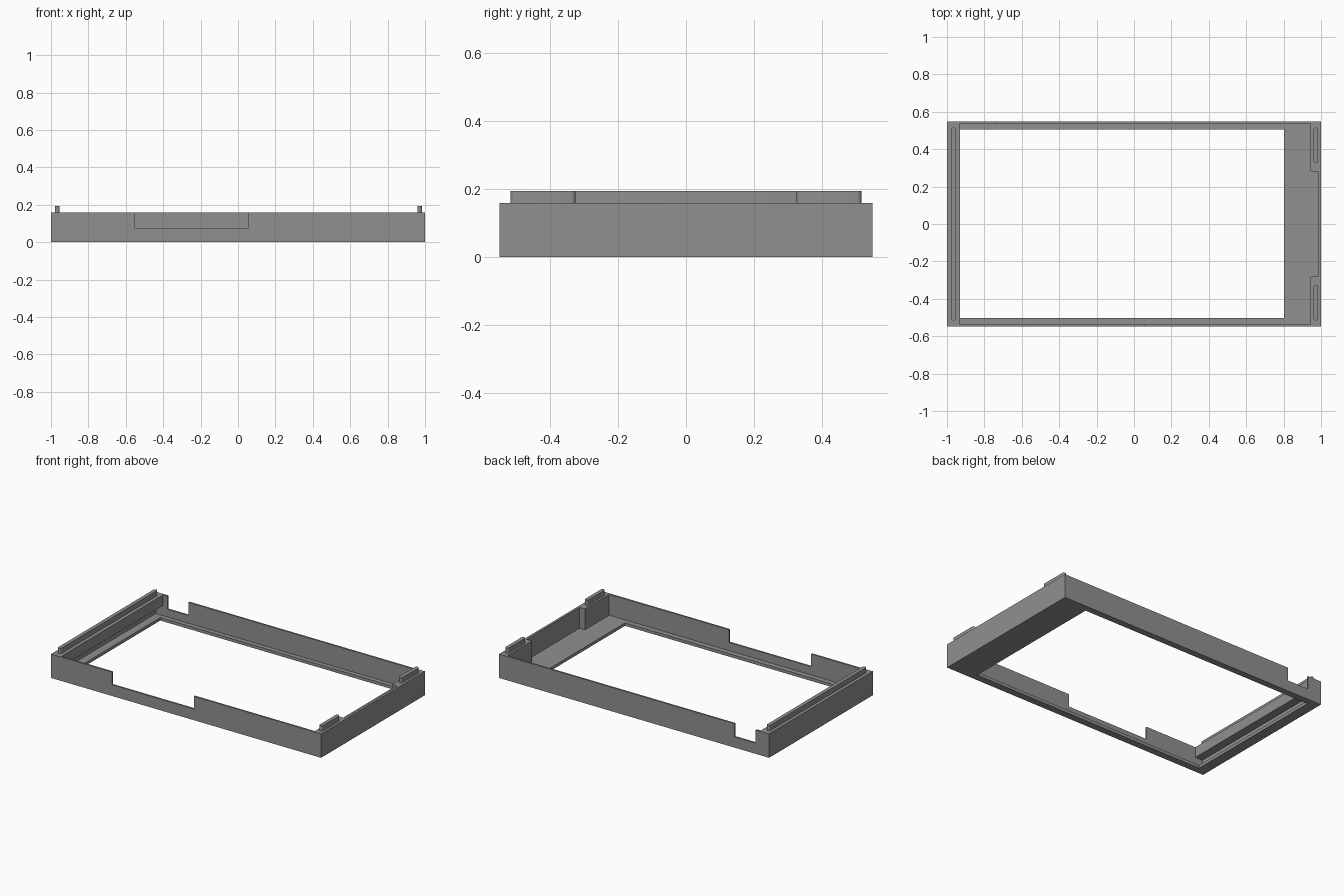
import bpy, bmesh, math

if "Cube" in bpy.data.objects:
    bpy.data.objects.remove(bpy.data.objects["Cube"])

grey = bpy.data.materials.new("plain grey")
grey.diffuse_color = (0.28, 0.28, 0.28, 1)
grey.use_nodes = True
grey.node_tree.nodes["Principled BSDF"].inputs["Base Color"].default_value = grey.diffuse_color

H = 0.16        # wall height
FLOOR = 0.02    # floor thickness
INNER = 0.537   # inner face of the long walls


def make_object(name, bm):
    bmesh.ops.recalc_face_normals(bm, faces=bm.faces)
    mesh = bpy.data.meshes.new(name)
    bm.to_mesh(mesh)
    bm.free()
    mesh.materials.append(grey)
    obj = bpy.data.objects.new(name, mesh)
    bpy.context.collection.objects.link(obj)
    return obj


def box(name, x, y, z):
    bm = bmesh.new()
    bmesh.ops.create_cube(bm, size=1)
    for v in bm.verts:
        for i, (a, b) in enumerate((x, y, z)):
            v.co[i] = a if v.co[i] < 0 else b
    return make_object(name, bm)


def cut(target, x, y, z):
    cutter = box("cutter", x, y, z)
    mod = target.modifiers.new("cut", 'BOOLEAN')
    mod.operation = 'DIFFERENCE'
    mod.solver = 'EXACT'
    mod.object = cutter
    bpy.context.view_layer.objects.active = target
    bpy.ops.object.modifier_apply(modifier=mod.name)
    bpy.data.objects.remove(cutter)


def ridge(name, x, y0, y1, radius=0.0125, steps=8):
    # Upright locating strip with rounded ends
    bm = bmesh.new()
    pts = []
    for yc, start in ((y1 - radius, 0), (y0 + radius, math.pi)):
        for i in range(steps + 1):
            a = start + math.pi * i / steps
            pts.append((x + radius * math.cos(a), yc + radius * math.sin(a), H - 0.005))
    face = bm.faces.new([bm.verts.new(p) for p in pts])
    top = bmesh.ops.extrude_face_region(bm, geom=[face])["geom"]
    for v in top:
        if isinstance(v, bmesh.types.BMVert):
            v.co.z = 0.195
    obj = make_object(name, bm)
    obj.data.shade_smooth()
    bpy.context.view_layer.objects.active = obj
    obj.select_set(True)
    bpy.ops.object.shade_smooth_by_angle(angle=math.radians(35))
    obj.select_set(False)


# Tray frame with main cavity
frame = box("frame", (-1, 1), (-0.549, 0.549), (0, H))
cut(frame, (-0.93, 0.945), (-INNER, INNER), (FLOOR, 0.3))
# Window through the floor
cut(frame, (-0.93, 0.803), (-0.502, 0.506), (-0.1, 0.3))
# Recess between the two right corner blocks
cut(frame, (0.9, 0.985), (-0.28, 0.28), (FLOOR, 0.3))
# Slot beneath the left lip
cut(frame, (-0.985, -0.9), (-INNER, INNER), (FLOOR, 0.09))
# Front and back wall notches
cut(frame, (-0.55, 0.057), (-0.6, -0.52), (0.075, 0.3))
cut(frame, (-0.9, -0.743), (0.52, 0.6), (0.072, 0.3))

# Locating ridges on the end walls
ridge("left_ridge", -0.966, -0.516, 0.516)
ridge("right_front_ridge", 0.971, -0.516, -0.325)
ridge("right_back_ridge", 0.971, 0.325, 0.516)
